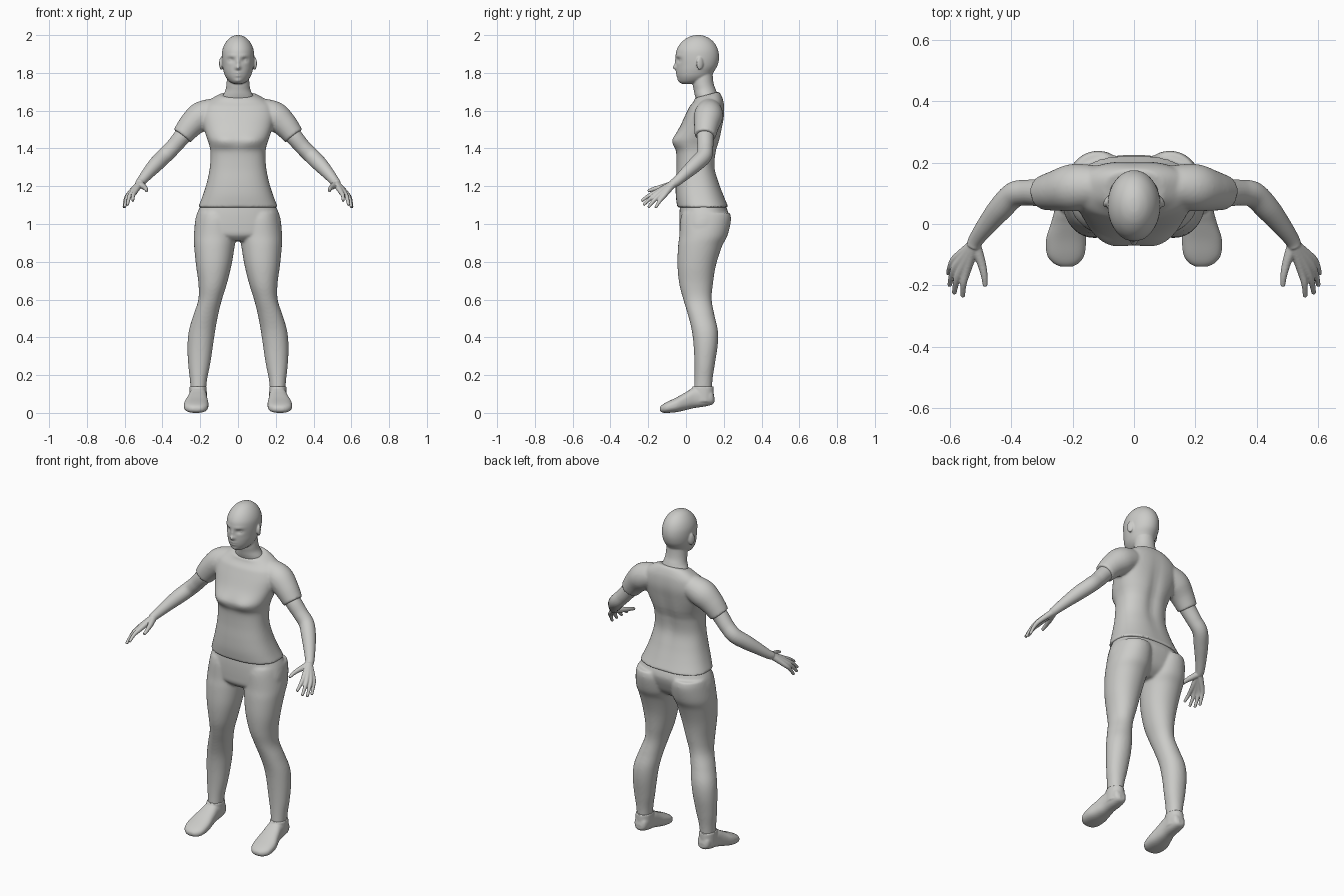
import bpy, bmesh, math
from mathutils import Vector, Matrix

grey = bpy.data.materials.new("light_grey")
grey.diffuse_color = (0.6, 0.6, 0.58, 1)


def spline(rows, k=6):
    """Catmull-Rom interpolation of parameter rows."""
    out = []
    for i in range(len(rows) - 1):
        p0, p1, p2, p3 = (rows[max(i - 1, 0)], rows[i], rows[i + 1],
                          rows[min(i + 2, len(rows) - 1)])
        for j in range(k):
            t = j / k
            out.append([0.5 * (2 * b + (c - a) * t + (2 * a - 5 * b + 4 * c - d) * t * t
                               + (3 * b - a - 3 * c + d) * t ** 3)
                        for a, b, c, d in zip(p0, p1, p2, p3)])
    out.append(list(rows[-1]))
    return out


def loft(bm, rings):
    loops = [[bm.verts.new(p) for p in ring] for ring in rings]
    n = len(loops[0])
    for a, b in zip(loops, loops[1:]):
        for i in range(n):
            bm.faces.new((a[i], a[(i + 1) % n], b[(i + 1) % n], b[i]))
    bm.faces.new(loops[0][::-1])
    bm.faces.new(loops[-1])


def oval(n, count=64):
    """Unit superellipse points."""
    pts = []
    for i in range(count):
        a = 2 * math.pi * (i + 0.5) / count
        c, s = math.cos(a), math.sin(a)
        pts.append((math.copysign(abs(c) ** (2 / n), c), math.copysign(abs(s) ** (2 / n), s)))
    return pts


def column(bm, rows, n=2.0, s=1, tilt=None):
    """Upright loft; row = z, x centre, half width, y front, y back."""
    rings = []
    for z, xc, w, yf, yb in spline(rows):
        ym, h = (yf + yb) / 2, max(yb - yf, 0.002) / 2
        k = tilt(z) if tilt else 0
        rings.append([(s * (xc + w * c), ym + h * v, z + k * h * v) for c, v in oval(n)])
    loft(bm, rings)


def limb(bm, rows, s=1):
    """Round tube; row = x, y, z, radius."""
    pts = spline(rows)
    rings = []
    for i, (x, y, z, r) in enumerate(pts):
        t = (Vector(pts[min(i + 1, len(pts) - 1)][:3]) - Vector(pts[max(i - 1, 0)][:3])).normalized()
        u = t.cross(Vector((0, 0, 1))).normalized()
        v = u.cross(t)
        ring = [Vector((x, y, z)) + r * (c * u + d * v) for c, d in oval(2, 24)]
        rings.append([(s * p.x, p.y, p.z) for p in ring])
    loft(bm, rings)


def ball(bm, centre, radii, turn=0):
    m = Matrix.Translation(centre) @ Matrix.Rotation(turn, 4, 'Z') @ Matrix.Diagonal((*radii, 1))
    bmesh.ops.create_uvsphere(bm, u_segments=20, v_segments=14, radius=1, matrix=m)


def bumps(bm, table, front, y_split):
    """Push the front or back skin along y by soft bumps; row = x, z, sx, sz, amount."""
    for v in bm.verts:
        if (v.co.y < y_split) == front:
            x, z = v.co.x, v.co.z
            v.co.y += sum(a * math.exp(-((abs(x) - bx) / sx) ** 2 - ((z - bz) / sz) ** 2)
                          for bx, bz, sx, sz, a in table)


def finish(bm, name, voxel, iterations):
    """Fuse overlapping volumes into one smooth skin."""
    bmesh.ops.recalc_face_normals(bm, faces=bm.faces)
    me = bpy.data.meshes.new(name)
    bm.to_mesh(me)
    bm.free()
    me.materials.append(grey)
    for p in me.polygons:
        p.use_smooth = True
    ob = bpy.data.objects.new(name, me)
    bpy.context.collection.objects.link(ob)
    rm = ob.modifiers.new("fuse", 'REMESH')
    rm.mode = 'VOXEL'
    rm.voxel_size = voxel
    rm.use_smooth_shade = True
    sm = ob.modifiers.new("soften", 'SMOOTH')
    sm.factor = 0.5
    sm.iterations = iterations


# Head with face, ears, eyes and neck
bm = bmesh.new()
column(bm, [(1.742, 0, .022, -.022, .04), (1.755, 0, .046, -.036, .095), (1.78, 0, .066, -.046, .13),
            (1.81, 0, .077, -.05, .15), (1.84, 0, .083, -.051, .167), (1.88, 0, .086, -.054, .175),
            (1.92, 0, .083, -.05, .17), (1.955, 0, .069, -.03, .153), (1.982, 0, .047, .0, .125),
            (1.996, 0, .024, .03, .095), (2.0, 0, .006, .055, .07)])
bumps(bm, [(0, 1.828, .013, .012, -.02), (0, 1.852, .009, .024, -.009), (.036, 1.868, .017, .012, .012),
           (.035, 1.89, .026, .009, -.004), (0, 1.801, .019, .006, -.006), (0, 1.785, .016, .006, -.006),
           (0, 1.759, .018, .01, -.006)], True, .02)
for s in (1, -1):
    ball(bm, (s * .037, -.022, 1.868), (.013, .013, .013))
    ball(bm, (s * .089, .073, 1.85), (.009, .02, .034), s * .4)
column(bm, [(1.82, 0, .055, .04, .142), (1.78, 0, .058, .033, .142), (1.74, 0, .061, .035, .147),
            (1.71, 0, .066, .041, .158), (1.68, 0, .08, .047, .168), (1.64, 0, .095, .06, .175)])
finish(bm, "head_and_neck", .0045, 3)

# Shirt: torso and short sleeves
bm = bmesh.new()
column(bm, [(1.087, 0, .212, -.046, .226), (1.15, 0, .187, -.054, .2), (1.22, 0, .165, -.054, .175),
            (1.3, 0, .149, -.05, .155), (1.38, 0, .146, -.052, .162), (1.42, 0, .153, -.065, .173),
            (1.455, 0, .165, -.064, .183), (1.52, 0, .185, -.03, .195), (1.58, 0, .195, -.002, .204),
            (1.63, 0, .18, .022, .202), (1.662, 0, .14, .04, .19), (1.684, 0, .096, .046, .174)],
       2.4, tilt=lambda z: .27 * max(0, min(1, (z - 1.62) / .06)))
bumps(bm, [(.08, 1.44, .06, .035, -.012)], True, .05)
bumps(bm, [(0, 1.4, .035, .17, -.012)], False, .08)
for s in (1, -1):
    limb(bm, [(.09, .12, 1.605, .062), (.15, .122, 1.59, .072), (.2, .118, 1.567, .077),
              (.25, .109, 1.523, .067), (.296, .101, 1.466, .056)], s)
finish(bm, "shirt", .007, 7)

# Trousers: pelvis and both legs
bm = bmesh.new()
column(bm, [(1.11, 0, .19, -.03, .205), (1.05, 0, .219, -.035, .225), (.98, 0, .229, -.035, .205),
            (.94, 0, .2, -.03, .18), (.91, 0, .07, .0, .14)], 2.3)
leg = [(1.06, .02, .215, -.02, .232), (1.02, .01, .224, -.03, .238), (.94, .008, .234, -.035, .22),
       (.88, .018, .232, -.042, .19), (.78, .035, .222, -.045, .158), (.68, .06, .209, -.035, .142),
       (.6, .085, .21, -.014, .136), (.52, .105, .235, .01, .15), (.44, .12, .259, .03, .168),
       (.36, .132, .267, .04, .168), (.26, .147, .264, .045, .153), (.18, .163, .255, .045, .141),
       (.115, .17, .25, .042, .137)]
for s in (1, -1):
    column(bm, [(z, (a + b) / 2, (b - a) / 2, yf, yb) for z, a, b, yf, yb in leg], 2.1, s)
finish(bm, "trousers", .007, 7)

# Shoes: sole-to-toe loft plus ankle collar
shoe = [(.15, .21, .018, .055, .085), (.137, .21, .036, .044, .12), (.1, .21, .044, .034, .135),
        (.045, .212, .047, .026, .135), (0, .216, .055, .015, .11), (-.05, .221, .065, .004, .082),
        (-.1, .222, .061, 0, .058), (-.126, .221, .043, .002, .043), (-.139, .22, .02, .012, .03)]
for s, side in ((1, "left"), (-1, "right")):
    bm = bmesh.new()
    loft(bm, [[(s * (xc + w * c), y, (zb + zt) / 2 + (zt - zb) / 2 * v) for c, v in oval(2.5)]
              for y, xc, w, zb, zt in spline(shoe)])
    column(bm, [(.06, .211, .046, .03, .147), (.1, .211, .046, .032, .147), (.14, .211, .045, .034, .146)], 2.1, s)
    finish(bm, side + "_shoe", .005, 4)

# Arms with hands; every finger runs out of the palm
arm = [(.25, .108, 1.515, .046), (.3, .102, 1.458, .045), (.345, .102, 1.405, .042), (.39, .095, 1.36, .042),
       (.435, .05, 1.315, .04), (.48, -.005, 1.265, .032), (.513, -.05, 1.225, .025), (.523, -.072, 1.212, .023)]
fingers = [((.545, -.155, 1.17), (.557, -.236, 1.122)), ((.562, -.146, 1.166), (.585, -.226, 1.1)),
           ((.575, -.131, 1.16), (.6, -.2, 1.088)), ((.58, -.112, 1.155), (.604, -.162, 1.085))]
for s, side in ((1, "left"), (-1, "right")):
    bm = bmesh.new()
    limb(bm, arm, s)
    for a, b in fingers:
        mid = [(p + q) / 2 for p, q in zip(a, b)]
        limb(bm, [(.518, -.065, 1.216, .019), (*a, .0135), (mid[0] + .004, mid[1], mid[2] + .005, .0105),
                  (*b, .0075)], s)
    limb(bm, [(.515, -.075, 1.208, .019), (.497, -.125, 1.196, .0145), (.487, -.168, 1.186, .011),
              (.484, -.202, 1.174, .008)], s)
    finish(bm, side + "_arm", .0035, 3)
